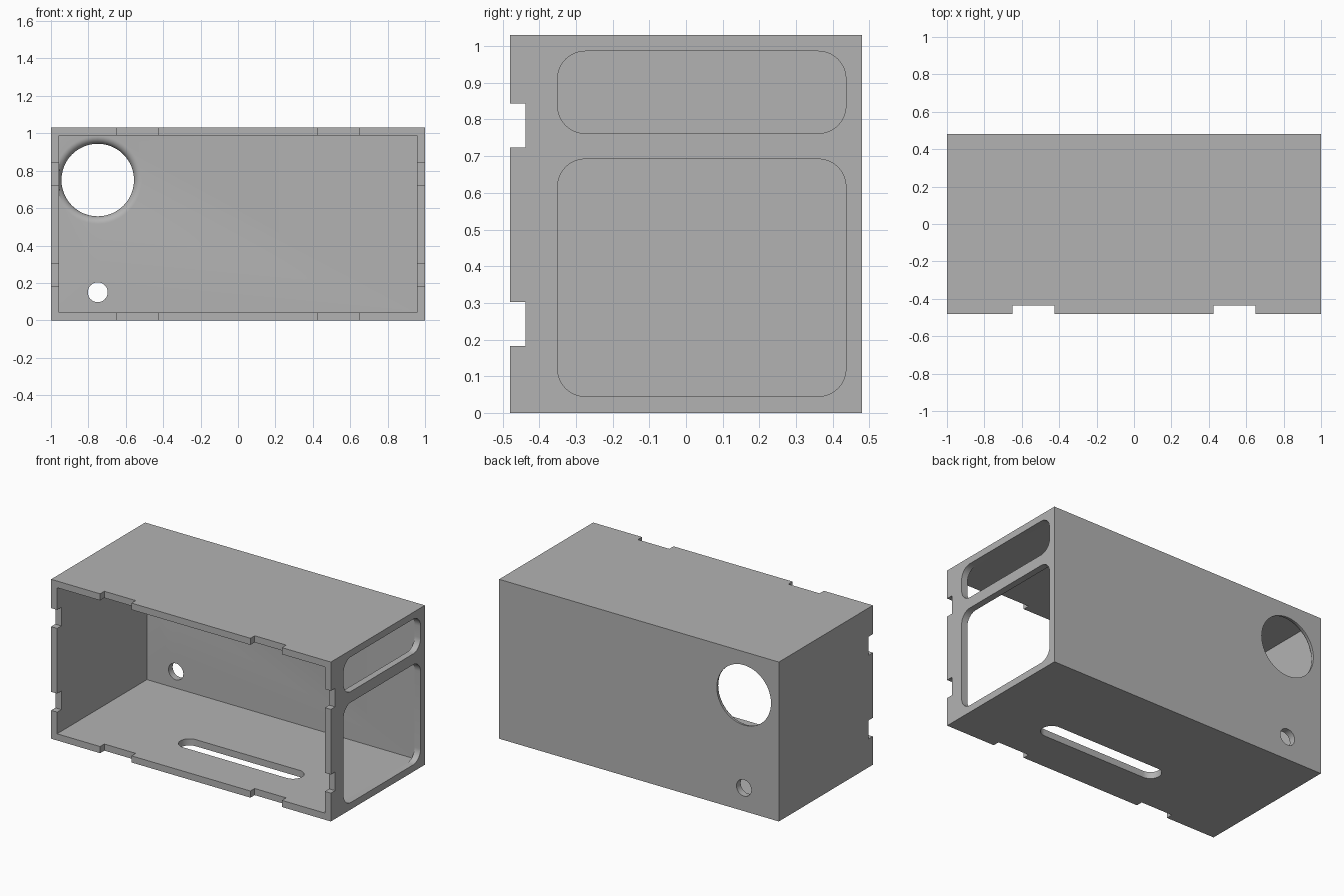
import bpy, bmesh
from math import sin, cos, pi, radians

if "Cube" in bpy.data.objects:
    bpy.data.objects.remove(bpy.data.objects["Cube"], do_unlink=True)

HALF_W, HALF_D, HEIGHT, WALL = 1.0, 0.48, 1.03, 0.043
IN_X, IN_Y = HALF_W - WALL, HALF_D - WALL

grey = bpy.data.materials.new("plain grey")
grey.use_nodes = True
colour = (0.45, 0.45, 0.45, 1)
grey.diffuse_color = colour
grey.node_tree.nodes["Principled BSDF"].inputs["Base Color"].default_value = colour


def outline(u0, u1, v0, v1, r=0.0, steps=12):
    """Rectangle with rounded corners; a full radius gives a circle or slot."""
    if r == 0:
        return [(u0, v0), (u1, v0), (u1, v1), (u0, v1)]
    corners = [(u1 - r, v1 - r), (u0 + r, v1 - r), (u0 + r, v0 + r), (u1 - r, v0 + r)]
    return [(cu + r * cos((q + i / steps) * pi / 2), cv + r * sin((q + i / steps) * pi / 2))
            for q, (cu, cv) in enumerate(corners) for i in range(steps + 1)]


def circle(u, v, r):
    return outline(u - r, u + r, v - r, v + r, r)


def loft(name, axis, sections):
    """Closed solid through (depth, outline) sections along an axis."""
    place = {"X": lambda u, v, d: (d, u, v),
             "Y": lambda u, v, d: (u, d, v),
             "Z": lambda u, v, d: (u, v, d)}[axis]
    bm = bmesh.new()
    rings = [[bm.verts.new(place(u, v, d)) for u, v in pts] for d, pts in sections]
    for a, b in zip(rings, rings[1:]):
        for i in range(len(a)):
            bm.faces.new((a[i - 1], a[i], b[i], b[i - 1]))
    bm.faces.new(rings[0])
    bm.faces.new(rings[-1])
    bmesh.ops.remove_doubles(bm, verts=bm.verts, dist=1e-5)
    bmesh.ops.recalc_face_normals(bm, faces=bm.faces)
    mesh = bpy.data.meshes.new(name)
    bm.to_mesh(mesh)
    bm.free()
    mesh.materials.append(grey)
    obj = bpy.data.objects.new(name, mesh)
    bpy.context.collection.objects.link(obj)
    return obj


def cut(axis, lo, hi, pts):
    carve(loft("cutter", axis, [(lo, pts), (hi, pts)]))


def carve(cutter):
    mod = case.modifiers.new("cut", "BOOLEAN")
    mod.operation, mod.solver, mod.object = "DIFFERENCE", "EXACT", cutter
    bpy.ops.object.modifier_apply(modifier=mod.name)
    bpy.data.objects.remove(cutter, do_unlink=True)


# Outer block, hollowed from the open front
block = outline(-HALF_W, HALF_W, 0, HEIGHT)
case = loft("case", "Y", [(-HALF_D, block), (HALF_D, block)])
bpy.context.view_layer.objects.active = case
case.select_set(True)
cut("Y", -0.6, IN_Y, outline(-IN_X, IN_X, WALL, HEIGHT - WALL))

# Joint notches in the front rim: top and bottom, then both sides
for x0, x1 in ((-0.65, -0.425), (0.425, 0.65)):
    cut("Z", -0.1, HEIGHT + 0.1, outline(x0, x1, -0.6, -IN_Y))
for z0, z1 in ((0.183, 0.303), (0.724, 0.844)):
    cut("X", -1.1, 1.1, outline(-0.6, -IN_Y, z0, z1))

# Two rounded windows in the left side
for z0, z1 in ((0.045, 0.692), (0.762, 0.986)):
    cut("X", 0.9, 1.1, outline(-0.35, 0.436, z0, z1, 0.075))

# Slot in the floor
cut("Z", -0.1, 0.1, outline(-0.31, 0.56, -0.21, -0.08, 0.065))

# Small cable hole in the back
cut("Y", 0.4, 0.6, circle(-0.75, 0.15, 0.053))

# Large port in the back, its inner edge rounded and stopped by the side wall
PORT, ROUND = 0.194, 0.041
profile = [(0.4, PORT + ROUND)]
for i in range(9):
    a = i / 8 * pi / 2
    profile.append((IN_Y + ROUND * (1 - cos(a)), PORT + ROUND * (1 - sin(a))))
profile.append((0.6, PORT))
carve(loft("port_cutter", "Y",
           [(d, [(max(u, -IN_X + 0.001), v) for u, v in circle(-0.75, 0.75, r)])
            for d, r in profile]))

bpy.ops.object.shade_smooth_by_angle(angle=radians(30))
